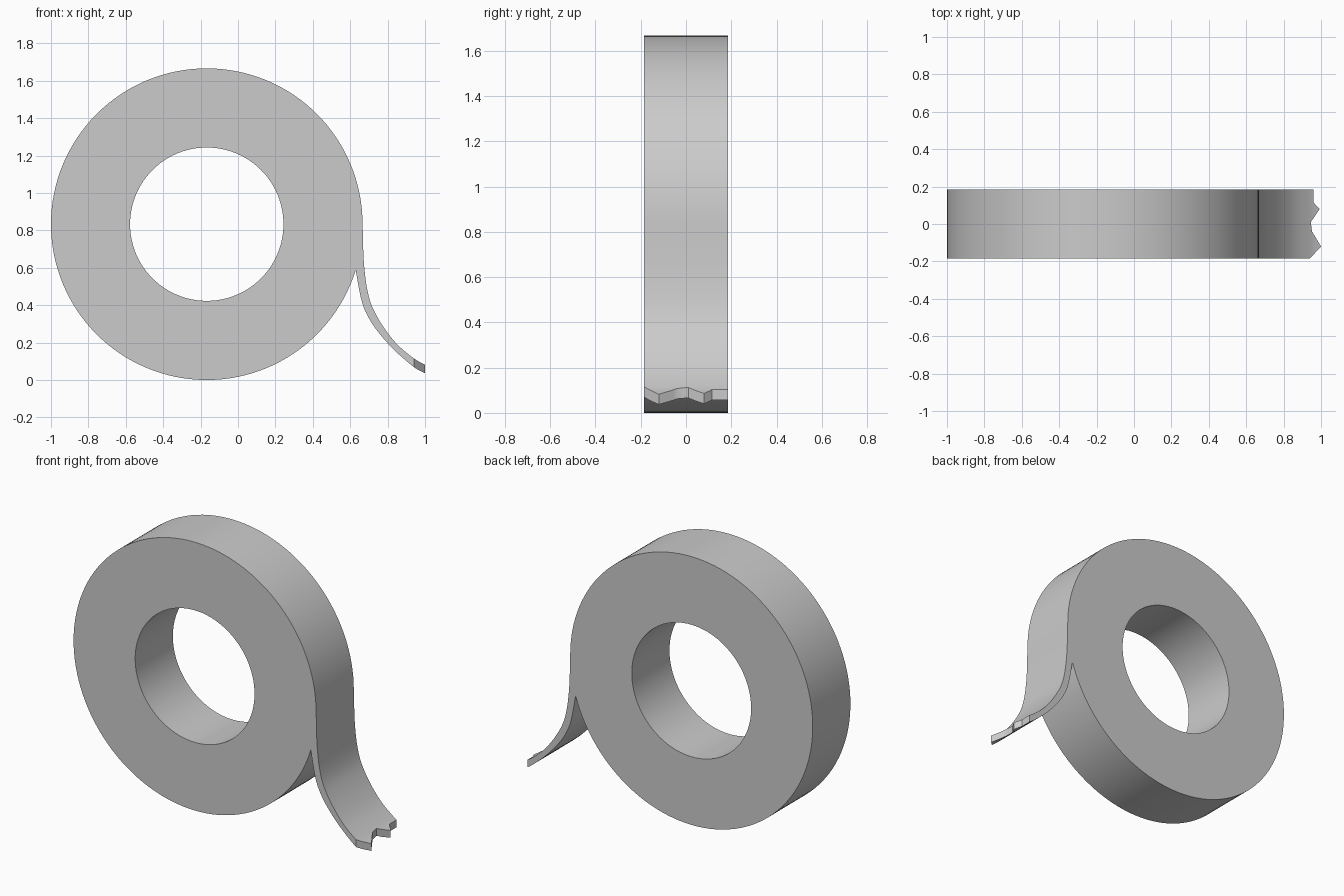
import bpy, bmesh, math
from mathutils import Vector

if "Cube" in bpy.data.objects:
    bpy.data.objects.remove(bpy.data.objects["Cube"])

CX, CZ, R, RI, W = -0.167, 0.8335, 0.833, 0.41, 0.185


def smooth_path(pts, steps=6):
    # Catmull-Rom through the given points
    p = [Vector(q) for q in pts]
    p = [2 * p[0] - p[1]] + p + [2 * p[-1] - p[-2]]
    out = []
    for i in range(1, len(p) - 2):
        a, b, c, d = p[i - 1:i + 3]
        for k in range(steps):
            t = k / steps
            out.append(0.5 * (2 * b + (c - a) * t + (2 * a - 5 * b + 4 * c - d) * t**2
                              + (3 * b - a - 3 * c + d) * t**3))
    return out + [p[-2]]


def arc(r, a0, a1, n):
    return [Vector((CX + r * math.cos(a0 + (a1 - a0) * i / n),
                    CZ + r * math.sin(a0 + (a1 - a0) * i / n))) for i in range(n + 1)]


def prism(name, loops, to3d, vec):
    # fill closed loops (holes allowed) and extrude into a solid
    bm = bmesh.new()
    for loop in loops:
        vs = [bm.verts.new(to3d(q)) for q in loop]
        for i, v in enumerate(vs):
            bm.edges.new((v, vs[i - 1]))
    bmesh.ops.triangle_fill(bm, edges=bm.edges[:], use_beauty=True)
    ext = bmesh.ops.extrude_face_region(bm, geom=bm.faces[:], use_keep_orig=True)
    bmesh.ops.translate(bm, vec=vec, verts=[g for g in ext["geom"] if isinstance(g, bmesh.types.BMVert)])
    bmesh.ops.recalc_face_normals(bm, faces=bm.faces[:])
    me = bpy.data.meshes.new(name)
    bm.to_mesh(me)
    bm.free()
    ob = bpy.data.objects.new(name, me)
    bpy.context.collection.objects.link(ob)
    return ob


# Side profile: roll circle running into the loose strip, plus the core hole
tip = math.radians(360 - 17.1)
roll = arc(R, 0, tip, 122)
inner = smooth_path([roll[-1], (.656, .444), (.684, .362), (.735, .276),
                     (.826, .17), (.936, .073), (1.0, .037), (1.04, .017)])
outer = smooth_path([(1.04, .06), (1.0, .082), (.936, .119), (.84, .203),
                     (.752, .325), (.70, .444), (.674, .615), roll[0]])
hole = arc(RI, 0, 2 * math.pi, 96)[:-1]
tape = prism("tape_roll", [roll + inner[1:] + outer[:-1], hole],
             lambda q: (q[0], -W, q[1]), (0, 2 * W, 0))

# Torn end of the strip, cut straight down
jag = [(.94, -.19), (.94, -.185), (1.0, -.12), (.952, -.04), (.945, .01),
       (.993, .08), (.96, .115), (.96, .19), (1.2, .19), (1.2, -.19)]
cutter = prism("torn_edge_cutter", [jag], lambda q: (q[0], q[1], -.2), (0, 0, .6))
cutter.hide_render = True
mod = tape.modifiers.new("torn_edge", "BOOLEAN")
mod.operation, mod.solver, mod.object = "DIFFERENCE", "EXACT", cutter
bpy.context.view_layer.objects.active = tape
tape.select_set(True)
cutter.select_set(False)
bpy.ops.object.modifier_apply(modifier=mod.name)
bpy.data.objects.remove(cutter)
bpy.ops.object.shade_smooth_by_angle(angle=math.radians(25))
